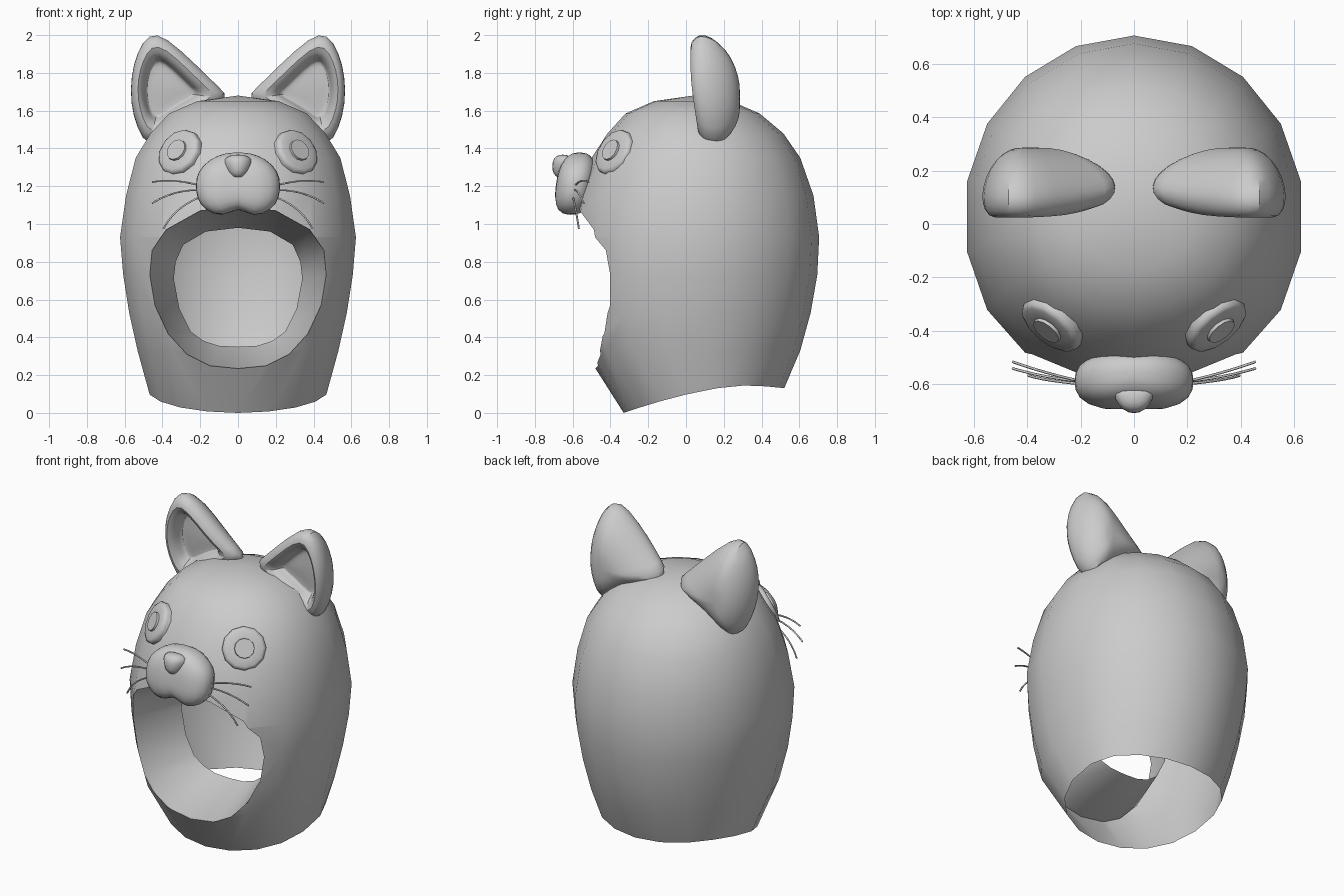
import bpy, bmesh, math
from mathutils import Vector

if "Cube" in bpy.data.objects:
    bpy.data.objects.remove(bpy.data.objects["Cube"])

grey = bpy.data.materials.new("plain_grey")
grey.diffuse_color = (0.6, 0.6, 0.6, 1)
grey.use_nodes = True
grey.node_tree.nodes["Principled BSDF"].inputs["Base Color"].default_value = grey.diffuse_color


def finish(bm, name, angle=40, mirror=False, subsurf=0):
    bmesh.ops.recalc_face_normals(bm, faces=bm.faces)
    me = bpy.data.meshes.new(name)
    bm.to_mesh(me)
    bm.free()
    ob = bpy.data.objects.new(name, me)
    bpy.context.collection.objects.link(ob)
    me.materials.append(grey)
    if mirror:
        ob.modifiers.new("mirror", 'MIRROR')
    if subsurf:
        ob.modifiers.new("smooth", 'SUBSURF').levels = subsurf
        ob.modifiers["smooth"].render_levels = subsurf
    smooth(ob, angle)
    return ob


def smooth(ob, angle):
    bpy.ops.object.select_all(action='DESELECT')
    ob.select_set(True)
    bpy.context.view_layer.objects.active = ob
    bpy.ops.object.shade_smooth_by_angle(angle=math.radians(angle))


def loft(rings, start=None, end=None):
    """Skin closed rings; each end gets a fan to a point, or a flat cap."""
    bm = bmesh.new()
    vs = [[bm.verts.new(p) for p in r] for r in rings]
    n = len(vs[0])
    for a, b in zip(vs, vs[1:]):
        for i in range(n):
            bm.faces.new((a[i], a[(i + 1) % n], b[(i + 1) % n], b[i]))
    for ring, tip in ((vs[0], start), (vs[-1], end)):
        if tip is None:
            bm.faces.new(ring)
        else:
            t = bm.verts.new(tip)
            for i in range(n):
                bm.faces.new((ring[i], ring[(i + 1) % n], t))
    return bm


# Hood: rings of (height, half width, front y, back y)
LEVELS = [(1.65, .22, -.17, .24), (1.585, .37, -.32, .39), (1.48, .47, -.415, .515),
          (1.35, .55, -.50, .605), (1.15, .602, -.575, .675), (.93, .634, -.615, .705),
          (.73, .617, -.615, .695), (.53, .585, -.595, .66), (.33, .54, -.54, .605),
          (0, .475, -.33, .52)]
FULL = .85  # fuller cheeks in front


def hood_y(c, yf, yb):
    r = (yb - yf) / 2
    return (yf + yb) / 2 + (r * c if c > 0 else -r * abs(c) ** FULL)


def hood_ring(z, hw, yf, yb, n=18):
    pts = []
    for i in range(n):
        a = math.tau * i / n
        y = hood_y(math.cos(a), yf, yb)
        # the neck edge rises towards the back
        h = z if z else .145 - .145 * (max(0, .3 - y) / .63) ** 1.5 - .3 * max(0, y - .3) ** 2
        pts.append((hw * math.sin(a), y, h))
    return pts


def hood_front(x, z):
    for (z1, *a), (z0, *b) in zip(LEVELS, LEVELS[1:]):
        if z0 <= z <= z1:
            t = (z - z0) / (z1 - z0)
            hw, yf, yb = (q + (p - q) * t for p, q in zip(a, b))
            return hood_y(-math.sqrt(1 - (x / hw) ** 2), yf, yb)


hood = finish(loft([hood_ring(*l) for l in LEVELS], (0, .04, 1.68), (0, .1, .1)), "hood")

# Face opening: a funnel cut through the front
OUTER = [(0, 1.09), (.2, 1.07), (.38, .97), (.455, .86), (.467, .73), (.44, .57),
         (.37, .42), (.27, .31), (.15, .25), (0, .235)]
INNER = [(0, .98), (.17, .96), (.29, .89), (.33, .8), (.34, .71), (.31, .55),
         (.25, .43), (.18, .38), (.1, .355), (0, .35)]


def both(half):
    return half + [(-x, z) for x, z in half[-2:0:-1]]


DEPTH = -.09
cutter = finish(loft([[(x, -1, z) for x, z in both(OUTER)],
                      [(x, hood_front(x, z) + .02, z) for x, z in both(OUTER)],
                      [(x, DEPTH, z) for x, z in both(INNER)]]), "opening_cutter")
cutter.hide_render = True
cut = hood.modifiers.new("opening", 'BOOLEAN')
cut.operation, cut.solver, cut.object = 'DIFFERENCE', 'EXACT', cutter
bpy.context.view_layer.update()
baked = bpy.data.meshes.new_from_object(hood.evaluated_get(bpy.context.evaluated_depsgraph_get()))
hood.modifiers.clear()
hood.data = baked
bpy.data.objects.remove(cutter)

# Open the neck and the inner end of the funnel
bm = bmesh.new()
bm.from_mesh(hood.data)
caps = [f for f in bm.faces
        if all(abs(v.co.y - DEPTH) < .002 and abs(v.co.x) < .4 for v in f.verts)
        or all(v.co.z < .16 for v in f.verts)]
bmesh.ops.delete(bm, geom=caps, context='FACES')
bm.to_mesh(hood.data)
bm.free()
smooth(hood, 40)

# Ears: concentric outlines from the recessed floor, over the rim, to the back
EAR = [(.475, 2.015), (.535, 1.91), (.567, 1.79), (.57, 1.64), (.535, 1.51), (.475, 1.40),
       (.36, 1.48), (.2, 1.59), (.03, 1.665), (.10, 1.725), (.21, 1.835), (.385, 2.0)]
LAYERS = [(.35, .12, 0), (.50, .12, 0), (.54, .105, 0), (.59, .06, 0), (.77, .01, 0),
          (.97, .045, 0), (1.02, .10, 0), (.94, .17, -.02), (.72, .24, -.03), (.38, .283, -.05)]
cx, cz = .40, 1.71


def ear_point(x, z, s, y, dz):
    px, pz = cx + (x - cx) * s, cz + (z - cz) * s + dz
    # the front leans back towards the crown and the base
    lean = (.25 * max(0, .28 - px) + .17 * max(0, 1.75 - pz)) * max(0, 1 - y / .25)
    return px, y + lean, pz


rings = [[ear_point(x, z, *l) for x, z in EAR] for l in LAYERS]
finish(loft(rings, (cx, .12, cz), (cx, .288, cz - .05)), "ears", 60, True, 1)


def blob(name, centre, size, shape, u=20, v=12):
    bm = bmesh.new()
    bmesh.ops.create_uvsphere(bm, u_segments=u, v_segments=v, radius=1)
    for w in bm.verts:
        p = shape(w.co.copy())
        w.co = [c + s * q for c, s, q in zip(centre, size, p)]
    return finish(bm, name, 60)


def boxy(p, power):
    return p / sum(abs(q) ** power for q in p) ** (1 / power)


# Muzzle: rounded block leaning forward at the chin, with a cleft in the lower edge
def muzzle_shape(p):
    p = boxy(p, 2.6)
    p.x *= 1 - .22 * max(0, p.z) ** 2
    cleft = math.exp(-(p.x / .28) ** 2)
    p.z += .22 * cleft * max(0, -p.z)
    p.y += .10 * cleft * max(0, -p.y)
    p.y += .22 * p.z
    return p


blob("muzzle", (0, -.588, 1.208), (.222, .106, .17), muzzle_shape, 24, 16)


# Nose: rounded triangle, wide on top and at the back
def nose_shape(p):
    p = boxy(p, 2.5)
    p.x *= (.85 + .2 * p.z) * (.85 + .25 * p.y)
    return p


blob("nose", (0, -.652, 1.305), (.092, .055, .062), nose_shape, 16, 10)

# Eyes: bevelled discs with a raised pupil
EYE = [(.13, -.05), (.13, 0), (.125, .014), (.11, .022), (.06, .022), (.058, .034)]
rings = [[(r * math.cos(math.tau * i / 12), r * math.sin(math.tau * i / 12), h)
          for i in range(12)] for r, h in EYE]
bm = loft(rings)
normal = Vector((.57, -.70, .43))
bm.transform(normal.to_track_quat('Z', 'Y').to_matrix().to_4x4())
bmesh.ops.translate(bm, vec=(.31, -.38, 1.38), verts=bm.verts)
finish(bm, "eyes", 50, True)

# Whiskers: three thin arched strands on each side
for k, (a, b, c) in enumerate([((.19, -.59, 1.20), (.33, -.555, 1.228), (.455, -.515, 1.222)),
                               ((.19, -.59, 1.18), (.33, -.57, 1.165), (.455, -.54, 1.11)),
                               ((.18, -.60, 1.15), (.31, -.585, 1.08), (.395, -.567, .975))]):
    for side, sx in (("right", 1), ("left", -1)):
        cu = bpy.data.curves.new(f"whisker_{side}_{k + 1}", 'CURVE')
        cu.dimensions, cu.bevel_depth, cu.bevel_resolution = '3D', .005, 1
        cu.use_fill_caps = True
        sp = cu.splines.new('POLY')
        sp.points.add(6)
        for i in range(7):
            t = i / 6
            mid = 2 * Vector(b) - (Vector(a) + Vector(c)) / 2
            p = (1 - t) ** 2 * Vector(a) + 2 * t * (1 - t) * mid + t * t * Vector(c)
            sp.points[i].co = (p.x * sx, p.y, p.z, 1)
        cu.materials.append(grey)
        bpy.context.collection.objects.link(bpy.data.objects.new(cu.name, cu))
